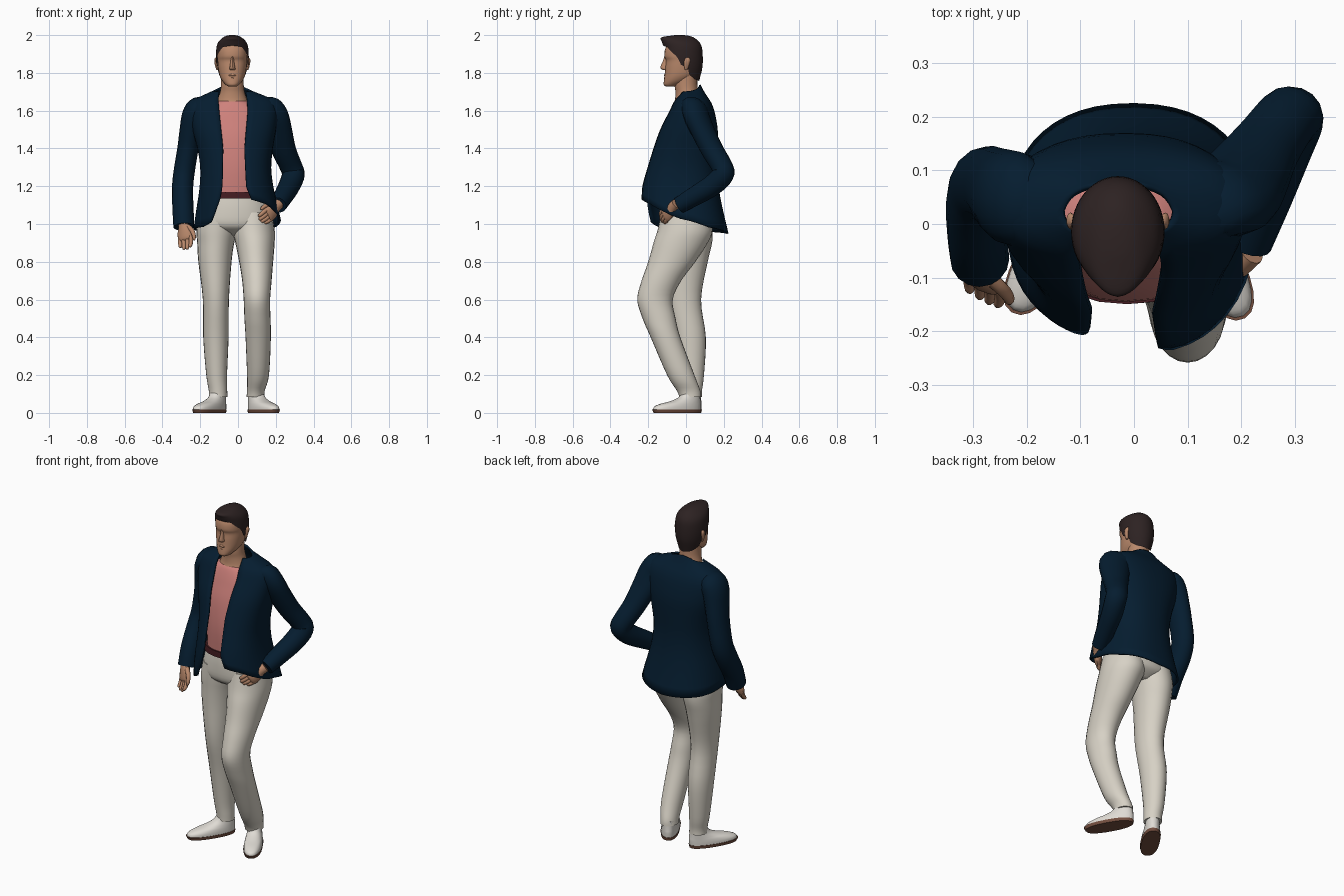
import bpy, bmesh, math
from mathutils import Vector, Matrix


def material(name, rgb):
    m = bpy.data.materials.new(name)
    m.diffuse_color = (*rgb, 1)
    return m


NAVY = material("navy cloth", (0.0015, 0.012, 0.029))
PINK = material("pink knit", (0.62, 0.22, 0.20))
CREAM = material("cream cotton", (0.68, 0.64, 0.56))
WHITE = material("white leather", (0.74, 0.71, 0.66))
BROWN = material("brown sole", (0.17, 0.075, 0.048))
SKIN = material("skin", (0.48, 0.245, 0.145))
HAIR = material("dark hair", (0.026, 0.016, 0.016))
BELT = material("maroon belt", (0.06, 0.012, 0.016))


def finish(name, rings, mat, closed=True, start=True, end=True, angle=50):
    """Skin a list of point rings into a smooth object."""
    bm = bmesh.new()
    vs = [[bm.verts.new(p) for p in r] for r in rings]
    n = len(vs[0])
    for a, b in zip(vs, vs[1:]):
        for i in range(n if closed else n - 1):
            j = (i + 1) % n
            bm.faces.new((a[i], a[j], b[j], b[i]))
    if start:
        bm.faces.new(vs[0])
    if end:
        bm.faces.new(vs[-1])
    bmesh.ops.recalc_face_normals(bm, faces=bm.faces)
    me = bpy.data.meshes.new(name)
    bm.to_mesh(me)
    bm.free()
    me.materials.append(mat)
    ob = bpy.data.objects.new(name, me)
    bpy.context.collection.objects.link(ob)
    bpy.ops.object.select_all(action='DESELECT')
    ob.select_set(True)
    bpy.context.view_layer.objects.active = ob
    bpy.ops.object.shade_smooth_by_angle(angle=math.radians(angle))
    return ob


def spline(rows, k=4):
    """Catmull-Rom resampling of control rows."""
    out = []
    for i in range(len(rows) - 1):
        a, b, c, d = (rows[max(0, min(len(rows) - 1, i + o))] for o in (-1, 0, 1, 2))
        for s in range(k):
            t = s / k
            out.append([q + 0.5 * t * (r - p + t * (2*p - 5*q + 4*r - w + t * (3*(q - r) + w - p)))
                        for p, q, r, w in zip(a, b, c, d)])
    return out + [list(rows[-1])]


def lerp(rows, key):
    """Linear lookup of a row by its first value."""
    rows = sorted(rows)
    if key <= rows[0][0]:
        return rows[0]
    for a, b in zip(rows, rows[1:]):
        if key <= b[0]:
            t = (key - a[0]) / max(1e-9, b[0] - a[0])
            return [p + (q - p) * t for p, q in zip(a, b)]
    return rows[-1]


def oval(row, th, p):
    z, cx, rx, yf, yb = row
    s, c = math.sin(th), math.cos(th)
    return (cx + rx * math.copysign(abs(s) ** p, s),
            (yf + yb) / 2 - (yb - yf) / 2 * math.copysign(abs(c) ** p, c), z)


def loft(name, rows, mat, p=1.0, n=24, k=4, angle=50):
    """Level rings; row = z, centre x, half width, front y, back y."""
    return finish(name, [[oval(r, math.tau * i / n, p) for i in range(n)]
                         for r in spline(rows, k)], mat, angle=angle)


def shell(name, rows, mat, hem, edges=None, crown=None, p=1.0, n=40, m=24, power=1.5):
    """Sheet hanging from its crown to a hem, both varying round the body."""
    dense = spline(rows)
    rings = []
    for j in range(m + 1):
        ring = []
        for i in range(n + (1 if edges else 0)):
            u = i / n
            top = lerp(crown, u)[1] if crown else rows[0][0]
            z = top + (lerp(hem, u)[1] - top) * (j / m) ** power
            row = [z] + list(lerp(dense, z)[1:])
            a = b = 0
            if edges:
                _, left, right = lerp(edges, z)
                a, b = (math.asin(min(1, abs(x - row[1]) / row[2]) ** (1 / p)) for x in (right, left))
            ring.append(oval(row, a + (math.tau - a - b) * u, p))
        rings.append(ring)
    return finish(name, rings, mat, closed=not edges, start=not edges, end=False)


def tube(name, rows, mat, n=16, k=4, ref=(0, 1, 0)):
    """Tube along a path; row = x, y, z, radius across, radius along ref."""
    pts = spline(rows, k)
    rings = []
    for i, r in enumerate(pts):
        tan = (Vector(pts[min(i + 1, len(pts) - 1)][:3]) - Vector(pts[max(i - 1, 0)][:3])).normalized()
        side = tan.cross(Vector(ref)).normalized()
        up = side.cross(tan)
        rings.append([Vector(r[:3]) + side * r[3] * math.cos(t) + up * r[4] * math.sin(t)
                      for t in (math.tau * q / n for q in range(n))])
    return finish(name, rings, mat)


# Trousers: hips and two legs, one knee bent forward
loft("trouser_hips", [(1.15, -.01, .16, -.135, .12), (1.08, -.01, .185, -.14, .14),
                      (1.0, -.012, .195, -.135, .14), (.965, -.014, .15, -.105, .125),
                      (.935, -.016, .06, -.05, .08)], CREAM, p=.9)
loft("left_trouser_leg", [(1.06, .078, .10, -.13, .12), (.97, .082, .112, -.15, .14), (.9, .09, .104, -.172, .115),
                          (.8, .096, .09, -.20, .05), (.7, .1, .078, -.235, -.025), (.6, .1, .07, -.258, -.07),
                          (.5, .103, .069, -.23, -.055), (.4, .107, .067, -.187, -.03), (.2, .106, .058, -.10, .045),
                          (.12, .095, .047, -.05, .075), (.085, .092, .047, -.035, .08)], CREAM)
loft("right_trouser_leg", [(1.06, -.10, .10, -.125, .13), (.97, -.112, .108, -.12, .14), (.9, -.118, .098, -.115, .138),
                           (.8, -.122, .088, -.11, .115), (.6, -.117, .069, -.10, .08), (.4, -.117, .067, -.06, .105),
                           (.2, -.113, .055, -.03, .095), (.12, -.106, .049, -.02, .085),
                           (.085, -.105, .049, -.018, .085)], CREAM)

# Shoes: sole and upper turned outwards
for side, x, y, turn in (("left", .092, .03, 29), ("right", -.103, .035, -32)):
    place = Matrix.Translation((x, y, 0)) @ Matrix.Rotation(math.radians(turn), 4, 'Z')
    sole = loft(side + "_sole", [(0, 0, .049, -.225, .048), (.018, 0, .052, -.235, .052)], BROWN, .85, k=1)
    upper = loft(side + "_shoe", [(.016, 0, .05, -.23, .05), (.033, 0, .049, -.222, .051),
                                  (.048, 0, .046, -.185, .051), (.062, 0, .042, -.125, .049),
                                  (.082, 0, .038, -.075, .047), (.11, 0, .036, -.05, .045)], WHITE, .88)
    sole.matrix_world = place
    upper.matrix_world = place

# Shirt and belt
loft("shirt", [(1.15, -.015, .15, -.14, .12), (1.3, -.015, .15, -.145, .12), (1.45, -.02, .17, -.128, .13),
               (1.55, -.022, .175, -.10, .12), (1.60, -.025, .15, -.084, .105), (1.635, -.028, .11, -.07, .085),
               (1.65, -.03, .084, -.06, .07)], PINK, .85)
loft("belt", [(1.135, -.012, .172, -.149, .14), (1.17, -.014, .162, -.149, .135)], BELT, .87, k=1)

# Jacket: open-fronted sheet with a sloping hem
jacket = shell("jacket", [
    (1.745, -.03, .074, -.01, .074), (1.715, -.03, .088, -.018, .088), (1.695, -.028, .128, -.03, .10),
    (1.675, -.025, .175, -.045, .112), (1.65, -.024, .218, -.065, .13), (1.6, -.023, .234, -.09, .15),
    (1.5, -.02, .222, -.14, .168), (1.4, -.015, .20, -.175, .168), (1.3, -.012, .188, -.207, .165),
    (1.2, -.008, .195, -.235, .172), (1.1, -.004, .213, -.245, .19), (1.0, 0, .232, -.24, .213),
    (.93, 0, .24, -.23, .23)],
    NAVY, hem=[(0, 1.13), (.08, 1.105), (.2, 1.03), (.3, .985), (.5, .95), (.7, .96), (.88, .98), (.96, .985), (1, 1.01)],
    crown=[(0, 1.70), (.15, 1.705), (.35, 1.73), (.5, 1.738), (.65, 1.73), (.85, 1.705), (1, 1.70)],
    edges=[(.97, -.16, .16), (1.03, -.135, .12), (1.14, -.095, .068), (1.2, -.085, .045), (1.4, -.08, .035),
           (1.6, -.1, .052), (1.66, -.105, .048), (1.72, -.1, .04)], p=.84)
for v in jacket.data.vertices:  # one front panel hangs closer to the body
    if v.co.x < 0 and v.co.y < 0:
        v.co.y *= 1 - .1 * max(0, min(1, (1.5 - v.co.z) / .3))
sol = jacket.modifiers.new("cloth", 'SOLIDIFY')
sol.thickness = .01
sol.offset = -1

# Sleeves: one hanging, one bent back with the hand at the pocket
tube("right_sleeve", [(-.16, .045, 1.618, .042, .06), (-.205, .045, 1.612, .063, .085), (-.231, .05, 1.572, .066, .088),
                      (-.25, .062, 1.49, .06, .08), (-.265, .072, 1.40, .056, .073), (-.286, .07, 1.27, .056, .068),
                      (-.294, .035, 1.18, .056, .066), (-.291, -.025, 1.08, .056, .062),
                      (-.287, -.065, .985, .055, .056)], NAVY)
tube("left_sleeve", [(.10, .045, 1.615, .04, .06), (.15, .047, 1.607, .062, .085), (.183, .055, 1.57, .064, .088),
                     (.21, .09, 1.49, .06, .08), (.243, .14, 1.39, .058, .066), (.28, .19, 1.305, .056, .06),
                     (.293, .195, 1.262, .058, .06), (.273, .14, 1.205, .057, .058), (.242, .05, 1.15, .052, .052),
                     (.212, -.035, 1.10, .045, .045)], NAVY, ref=(.94, -.34, 0))

# Hands: palm, four fingers and a thumb, laid out along a direction and a spread
for side, base, along, spread, k in (
        ("right", (-.288, -.088, 1.0), (.12, -.25, -.9), (.85, -.4, .2), 1.0),
        ("left", (.203, -.068, 1.092), (-.5, -.5, -.5), (-.3, -.25, .75), .9)):
    o, d, s = (Vector(v) for v in (base, along, spread))
    d.normalize()
    s = (s - d * s.dot(d)).normalized()
    w = d.cross(s)

    def at(l, a, h=0):
        return tuple(o + (d * l + s * a + w * h) * k)
    tube(side + "_palm", [(*at(-.03, 0), .025, .027), (*at(.01, 0), .024, .029), (*at(.045, 0), .022, .042),
                          (*at(.08, -.002), .018, .042), (*at(.092, -.002), .01, .035)], SKIN, n=12, k=3, ref=s)
    for f, length in enumerate((.062, .07, .066, .052)):
        a = .032 - .0215 * f
        tube(side + f"_finger_{f + 1}", [(*at(.075, a), .012, .012), (*at(.075 + length * .55, a, .006), .0115, .0115),
             (*at(.07 + length, a * .9, .016), .009, .009), (*at(.076 + length, a * .9, .018), .004, .004)],
             SKIN, n=8, k=2, ref=s)
    tube(side + "_thumb", [(*at(.02, .022), .014, .014), (*at(.05, .047, .004), .013, .013),
         (*at(.088, .055, .008), .01, .01), (*at(.105, .052, .01), .004, .004)], SKIN, n=8, k=2, ref=w)

# Neck and head
loft("neck", [(1.59, -.03, .10, -.075, .08), (1.63, -.03, .09, -.068, .075), (1.66, -.03, .078, -.058, .07),
              (1.70, -.03, .065, -.056, .064), (1.74, -.03, .06, -.06, .06), (1.81, -.03, .06, -.05, .06)], SKIN)
loft("head", [(1.728, -.03, .022, -.108, -.06), (1.738, -.03, .036, -.118, -.03), (1.76, -.03, .055, -.117, .02),
              (1.79, -.03, .069, -.113, .06), (1.83, -.03, .076, -.110, .075), (1.865, -.03, .079, -.107, .08),
              (1.89, -.03, .08, -.115, .08), (1.93, -.03, .078, -.109, .077), (1.96, -.03, .06, -.085, .055),
              (1.978, -.03, .03, -.05, .02)], SKIN, .92)
loft("nose", [(1.888, -.03, .007, -.115, -.08), (1.86, -.03, .01, -.123, -.08), (1.832, -.03, .014, -.136, -.08),
              (1.82, -.03, .017, -.13, -.08), (1.814, -.03, .012, -.116, -.08)], SKIN, n=12, k=2)
loft("lips", [(1.795, -.03, .012, -.113, -.09), (1.787, -.03, .024, -.117, -.09), (1.781, -.03, .026, -.112, -.09),
              (1.775, -.03, .021, -.117, -.09), (1.766, -.03, .012, -.113, -.09)], SKIN, n=12, k=2)
for side, sx in (("left", 1), ("right", -1)):
    e = -.03 + sx * .083
    loft(side + "_ear", [(1.815, e - sx * .004, .005, -.006, .008), (1.83, e, .007, -.009, .012),
                         (1.86, e + sx * .005, .008, -.01, .021), (1.875, e + sx * .004, .007, -.004, .02),
                         (1.882, e, .004, .002, .015)], SKIN, n=10, k=2)

# Hair: cap with a raised front and a stepped hairline
shell("hair", [(2.0, -.03, .012, -.055, -.012), (1.997, -.03, .03, -.08, .015), (1.987, -.03, .05, -.132, .042),
               (1.965, -.03, .073, -.128, .069), (1.935, -.03, .084, -.119, .084), (1.88, -.03, .087, -.117, .089),
               (1.83, -.03, .083, -.115, .087), (1.79, -.03, .075, -.115, .078), (1.75, -.03, .064, -.11, .068)],
      HAIR, hem=[(0, 1.945), (.1, 1.938), (.15, 1.91), (.2, 1.885), (.235, 1.835), (.28, 1.84), (.31, 1.79), (.38, 1.765),
                 (.5, 1.755), (.62, 1.765), (.69, 1.79), (.72, 1.84), (.765, 1.835), (.8, 1.885), (.85, 1.91),
                 (.9, 1.938), (1, 1.945)], n=48, m=18, power=1.4)
